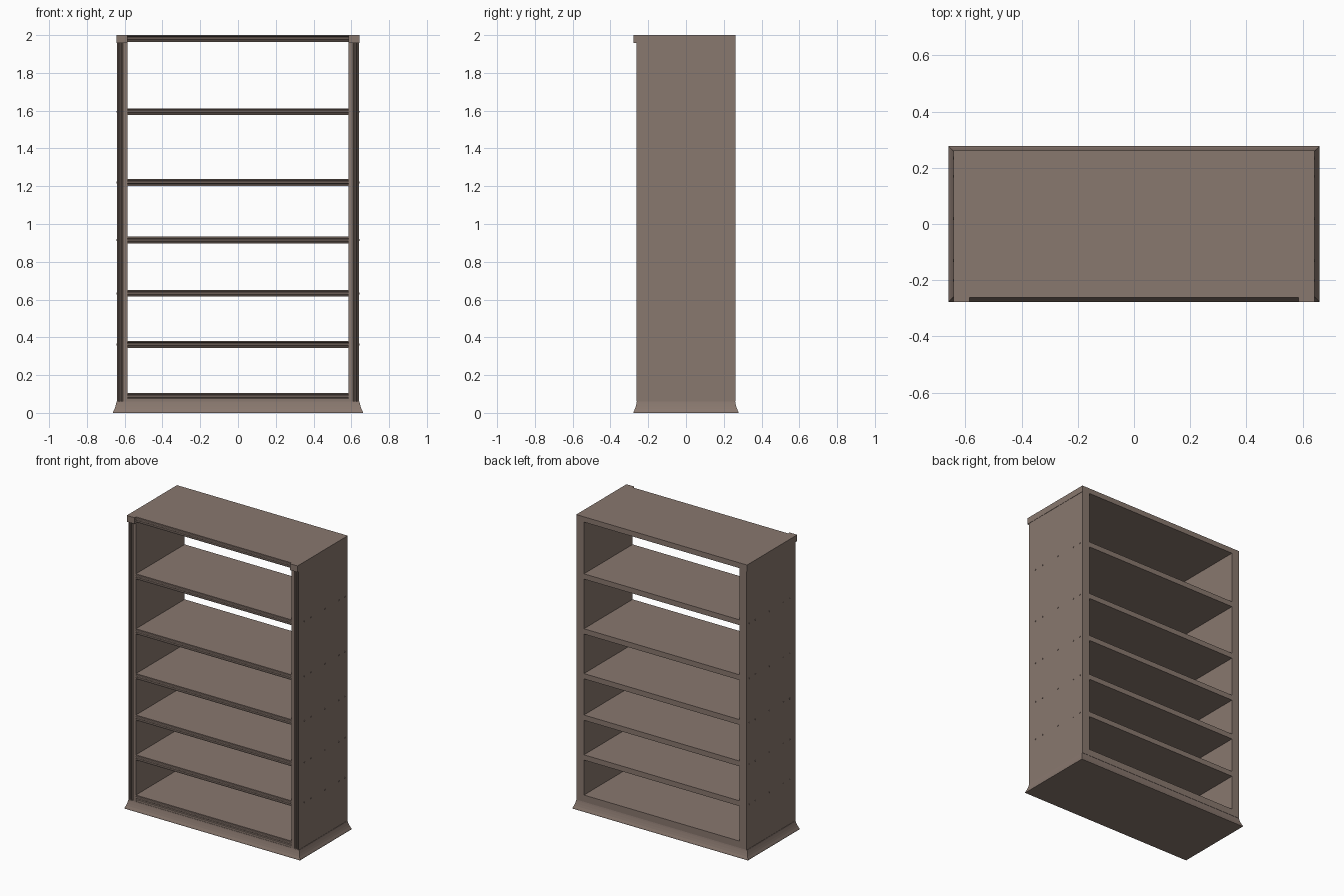
import bpy, bmesh, math
from mathutils import Vector

if "Cube" in bpy.data.objects:
    bpy.data.objects.remove(bpy.data.objects["Cube"])

wood = bpy.data.materials.new("taupe_wood")
wood.diffuse_color = (0.25, 0.188, 0.158, 1)
wood.use_nodes = True
wood.node_tree.nodes["Principled BSDF"].inputs["Base Color"].default_value = wood.diffuse_color


def finish(name, bm):
    bmesh.ops.recalc_face_normals(bm, faces=bm.faces)
    me = bpy.data.meshes.new(name)
    bm.to_mesh(me)
    bm.free()
    ob = bpy.data.objects.new(name, me)
    bpy.context.collection.objects.link(ob)
    me.materials.append(wood)
    return ob


def extrude(name, pts, offset):
    """Extrude a closed 3D outline along an offset."""
    bm = bmesh.new()
    f = bm.faces.new([bm.verts.new(p) for p in pts])
    r = bmesh.ops.extrude_face_region(bm, geom=[f])
    vs = [v for v in r["geom"] if isinstance(v, bmesh.types.BMVert)]
    bmesh.ops.translate(bm, verts=vs, vec=Vector(offset))
    return finish(name, bm)


def box(name, x0, x1, y0, y1, z0, z1):
    return extrude(name, [(x0, y0, z0), (x1, y0, z0), (x1, y1, z0), (x0, y1, z0)],
                   (0, 0, z1 - z0))


F, B = -0.262, 0.262          # front and back of the carcass
IN, OUT = 0.585, 0.641        # inner and outer faces of the side panels

# Flared plinth: stacked rectangles following a concave cove
bm = bmesh.new()
rings = []
for z, g in [(0, 0.02), (0.006, 0.0195), (0.02, 0.013), (0.035, 0.008), (0.05, 0.004), (0.06, 0.002)]:
    x, y = OUT + g, 0.258 + g
    rings.append([bm.verts.new((sx * x, sy * y, z))
                  for sx, sy in ((-1, -1), (1, -1), (1, 1), (-1, 1))])
for a, b in zip(rings, rings[1:]):
    for i in range(4):
        j = (i + 1) % 4
        bm.faces.new((a[i], a[j], b[j], b[i]))
bm.faces.new(rings[0][::-1])
bm.faces.new(rings[-1])
finish("plinth", bm)
box("plinth_riser", -IN, IN, F + 0.004, B, 0.06, 0.071)

# Side panels with a moulded front edge, and their cap blocks
panel = [(IN, B), (IN, F), (0.608, F), (0.611, F + 0.010), (0.616, F + 0.010),
         (0.619, F + 0.003), (0.625, F + 0.003), (0.629, F + 0.010),
         (0.633, F + 0.010), (0.635, F), (OUT, F), (OUT, B)]
for s, side in ((-1, "left"), (1, "right")):
    extrude(side + "_panel", [(s * x, y, 0.06) for x, y in panel], (0, 0, 1.90))
    a, b = sorted((s * IN, s * 0.643))
    box(side + "_cap", a, b, -0.278, B, 1.957, 2.0)

# Shelves with a reeded front edge
T = 0.036
edge = [(B, 0), (F, 0), (F, 0.006), (F + 0.006, 0.009), (F + 0.006, 0.011),
        (F + 0.001, 0.014), (F, 0.018), (F + 0.001, 0.022), (F + 0.006, 0.025),
        (F + 0.006, 0.027), (F, 0.030), (F, T), (B, T)]
levels = [0.07, 0.344, 0.615, 0.897, 1.202, 1.576, 1.964]
for i, z in enumerate(levels):
    name = "top_board" if i == 6 else "shelf_%d" % (i + 1)
    extrude(name, [(-IN, y, z + h) for y, h in edge], (2 * IN, 0, 0))

# Small pegs poking through the side panels at shelf height
for z in levels[1:6]:
    for s, side in ((-1, "left"), (1, "right")):
        for y in (-0.2, -0.13, 0.02, 0.17, 0.235):
            pts = [(s * 0.636, y + 0.005 * math.cos(k * math.pi / 4),
                    z + 0.018 + 0.005 * math.sin(k * math.pi / 4)) for k in range(8)]
            extrude(side + "_peg", pts, (s * 0.008, 0, 0))
